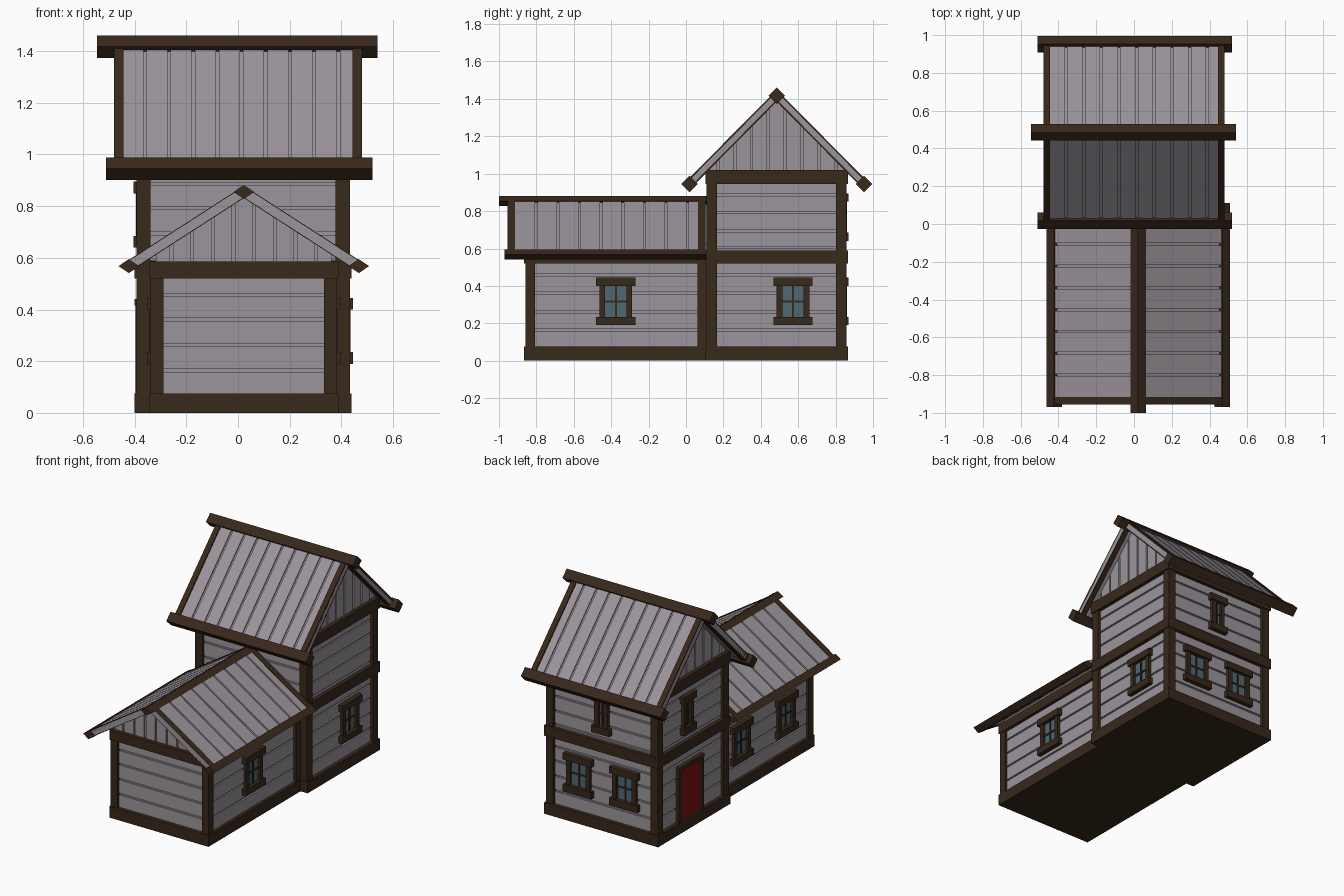
import bpy, bmesh

if "Cube" in bpy.data.objects:
    bpy.data.objects.remove(bpy.data.objects["Cube"])


def material(name, rgb):
    m = bpy.data.materials.new(name)
    m.diffuse_color = (*rgb, 1)
    m.use_nodes = True
    m.node_tree.nodes["Principled BSDF"].inputs["Base Color"].default_value = m.diffuse_color
    return m


WOOD = material("dark_wood", (0.04, 0.021, 0.011))
BOARD = material("grey_board", (0.33, 0.30, 0.33))
GLASS = material("glass", (0.08, 0.14, 0.17))
RED = material("red_paint", (0.22, 0.005, 0.007))


def build(name, prisms, mat):
    """One object from prisms: (outline in a,z ; start ; end ; run axis)."""
    bm = bmesh.new()
    for pts, l0, l1, axis in prisms:
        put = (lambda a, z, l: (l, a, z)) if axis == "x" else (lambda a, z, l: (a, l, z))
        r0 = [bm.verts.new(put(a, z, l0)) for a, z in pts]
        r1 = [bm.verts.new(put(a, z, l1)) for a, z in pts]
        bm.faces.new(r0)
        bm.faces.new(r1)
        n = len(pts)
        for i in range(n):
            bm.faces.new((r0[i], r0[(i + 1) % n], r1[(i + 1) % n], r1[i]))
    bmesh.ops.recalc_face_normals(bm, faces=bm.faces)
    me = bpy.data.meshes.new(name)
    bm.to_mesh(me)
    bm.free()
    me.materials.append(mat)
    ob = bpy.data.objects.new(name, me)
    bpy.context.collection.objects.link(ob)
    return ob


def box(x0, x1, y0, y1, z0, z1):
    return ([(x0, z0), (x1, z0), (x1, z1), (x0, z1)], y0, y1, "y")


def spans(lo, hi, cuts, gap=0.012):
    """Board intervals between groove centres."""
    edges = [c for c in cuts if lo + gap < c < hi - gap]
    starts = [lo] + [c + gap / 2 for c in edges]
    ends = [c - gap / 2 for c in edges] + [hi]
    return list(zip(starts, ends))


def siding(name, x0, x1, y0, y1, z0, z1, cuts):
    """Stacked horizontal boards round a slightly smaller core."""
    d = 0.01
    parts = [box(x0, x1, y0, y1, a, b) for a, b in spans(z0, z1, cuts)]
    parts.append(box(x0 + d, x1 - d, y0 + d, y1 - d, z0, z1))
    build(name, parts, BOARD)


def posts(name, x0, x1, y0, y1, z0, z1, w):
    build(name, [box(x, x + w, y, y + w, z0, z1)
                 for x in (x0, x1 - w) for y in (y0, y1 - w)], WOOD)


def roof(name, axis, c, zr, run, drop, l0, l1, ridge, eave, rake, cuts, t, rh):
    """Gable roof: boards, core, rake trims, rhombus ridge and eave beams."""
    def slope(a, b, lo, hi):
        return [([(c, zr + lo), (c, zr + hi), (c + s * run, zr - drop + hi),
                  (c + s * run, zr - drop + lo)], a, b, axis) for s in (-1, 1)]

    def beam(off, z, span):
        w, h = rh
        return ([(c + off - w, z), (c + off, z - h), (c + off + w, z), (c + off, z + h)],
                span[0], span[1], axis)

    boards = [p for a, b in spans(l0, l1, cuts) for p in slope(a, b, -0.02, 0.02)]
    build(name + "_roof_boards", boards + slope(l0, l1, -0.016, 0.009), BOARD)
    trims = slope(l0, l0 + rake, -t, t) + slope(l1 - rake, l1, -t, t)
    build(name + "_rake_trim", trims, WOOD)
    build(name + "_ridge_beam", [beam(0, zr, ridge)], WOOD)
    build(name + "_eave_beams", [beam(s * run, zr - drop, eave) for s in (-1, 1)], WOOD)


def gable(name, axis, c, half, z0, zr, k, l0, l1, step, outward):
    """Vertical boards under the roof slope, with core behind."""
    def outline(a, b):
        top = lambda u: max(zr - 0.015 - k * abs(u), z0 + 0.001)
        us = [b, 0, a] if a < 0 < b else [b, a]
        return [(c + a, z0), (c + b, z0)] + [(c + u, top(u)) for u in us]
    cuts = [(i - 3.5) * step for i in range(8)]
    d = 0.01
    lo = l0 + d if outward[0] else l0
    hi = l1 - d if outward[1] else l1
    parts = [(outline(a, b), l0, l1, axis) for a, b in spans(-half, half, cuts)]
    parts.append((outline(-half + d, half - d), lo, hi, axis))
    build(name, parts, BOARD)


def wall_box(side, wall, u0, u1, z0, z1, d0, d1):
    """Box on a wall plane; u runs along the wall, d points outwards."""
    s = 1 if side[0] == "+" else -1
    a, b = sorted((wall + s * d0, wall + s * d1))
    return box(a, b, u0, u1, z0, z1) if side[1] == "x" else box(u0, u1, a, b, z0, z1)


def window(name, side, wall, u, z0, w):
    h, lh, jw = 0.255, 0.045, 0.03
    z1, i = z0 + h, w / 2 - 0.018
    f = lambda *a: wall_box(side, wall, *a)
    build(name + "_frame", [
        f(u - w / 2, u + w / 2, z0, z0 + lh, -0.015, 0.03),
        f(u - w / 2, u + w / 2, z1 - lh, z1, -0.015, 0.03),
        f(u - i, u - i + jw, z0 + lh, z1 - lh, -0.015, 0.02),
        f(u + i - jw, u + i, z0 + lh, z1 - lh, -0.015, 0.02),
        f(u - 0.005, u + 0.005, z0 + lh, z1 - lh, -0.015, 0.01),
        f(u - i + jw, u + i - jw, z0 + h / 2 - 0.005, z0 + h / 2 + 0.005, -0.015, 0.01),
    ], WOOD)
    build(name + "_glass", [f(u - i + jw, u + i - jw, z0 + lh, z1 - lh, -0.015, 0.004)], GLASS)


LOW = [0.163, 0.262, 0.362, 0.457]
HIGH = [0.605, 0.695, 0.793, 0.886]

# Tower frame and walls
build("tower_base", [box(-0.40, 0.44, 0.105, 0.865, 0, 0.075)], WOOD)
build("tower_belt", [box(-0.40, 0.44, 0.105, 0.865, 0.52, 0.59)], WOOD)
build("tower_top_plate", [box(-0.40, 0.44, 0.105, 0.865, 0.945, 1.02)], WOOD)
posts("tower_posts", -0.393, 0.433, 0.11, 0.858, 0.07, 0.95, 0.055)
siding("tower_lower_siding", -0.375, 0.415, 0.127, 0.84, 0.07, 0.53, LOW)
siding("tower_upper_siding", -0.375, 0.415, 0.127, 0.84, 0.58, 0.95, HIGH)
gable("tower_gable_boards", "x", 0.485, 0.36, 1.01, 1.417, 1.01, -0.375, 0.415, 0.09, (1, 1))

# Tower roof
roof("tower", "x", 0.485, 1.417, 0.467, 0.472, -0.48, 0.48, (-0.545, 0.54), (-0.51, 0.52),
     0.036, [-0.36 + 0.0935 * i for i in range(9)], 0.032, (0.044, 0.044))

# Front wing frame and walls
build("wing_base", [box(-0.343, 0.388, -0.865, 0.11, 0, 0.075)], WOOD)
build("wing_top_plate", [box(-0.343, 0.388, -0.865, 0.11, 0.52, 0.585)], WOOD)
posts("wing_posts", -0.338, 0.383, -0.857, 0.112, 0.07, 0.53, 0.05)
siding("wing_siding", -0.322, 0.367, -0.84, 0.13, 0.07, 0.53, LOW)
gable("wing_gable_boards", "y", 0.0225, 0.34, 0.58, 0.855, 0.64, -0.84, 0.13, 0.08, (1, 0))

# Front wing roof
roof("wing", "y", 0.0225, 0.855, 0.445, 0.287, -0.955, 0.105, (-1.0, 0.125), (-0.97, 0.11),
     0.04, [-0.8 + 0.1155 * i for i in range(8)], 0.024, (0.04, 0.027))

# Windows
window("wing_right_window", "+x", 0.367, -0.375, 0.19, 0.21)
window("tower_right_window", "+x", 0.415, 0.572, 0.19, 0.21)
for n, y in enumerate((-0.11, -0.58)):
    window(f"wing_left_window_{n + 1}", "-x", -0.322, y, 0.19, 0.21)
for n, x in enumerate((-0.145, 0.195)):
    window(f"back_lower_window_{n + 1}", "+y", 0.84, x, 0.19, 0.21)
window("back_upper_window", "+y", 0.84, 0.025, 0.64, 0.135)
window("left_upper_window", "-x", -0.375, 0.53, 0.64, 0.14)

# Door on the left side
door = lambda *a: wall_box("-x", -0.375, *a)
build("door_frame", [door(0.375, 0.4, 0.07, 0.44, -0.015, 0.022),
                     door(0.615, 0.64, 0.07, 0.44, -0.015, 0.022),
                     door(0.375, 0.64, 0.415, 0.44, -0.015, 0.025)], WOOD)
build("door", [door(0.4, 0.615, 0.07, 0.415, -0.015, 0.01)], RED)
